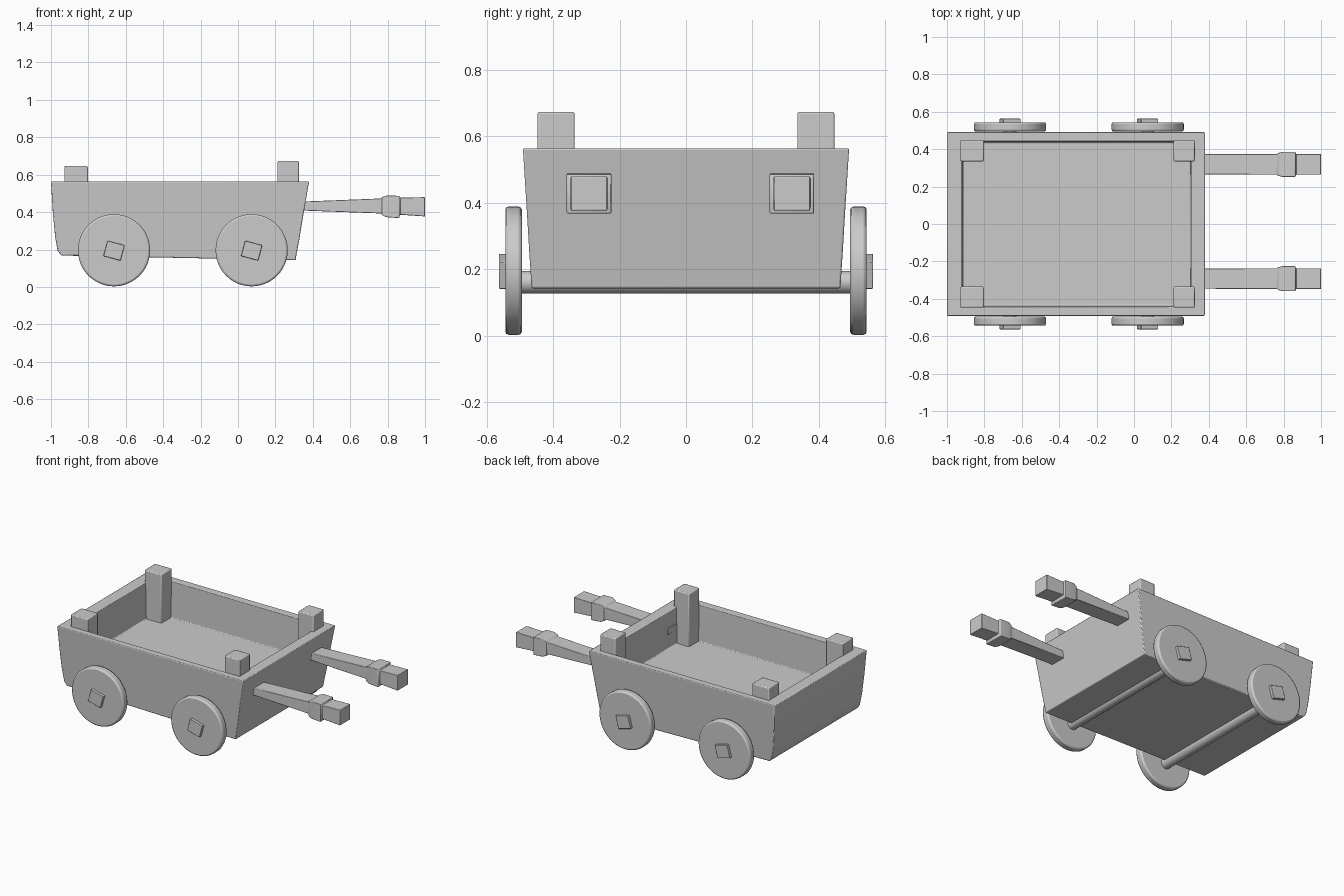
import bpy, bmesh
from math import radians
from mathutils import Matrix, Vector

if "Cube" in bpy.data.objects:
    bpy.data.objects.remove(bpy.data.objects["Cube"])


def finish(name, bm, bevel=0.0, segments=2):
    bmesh.ops.recalc_face_normals(bm, faces=bm.faces)
    mesh = bpy.data.meshes.new(name)
    bm.to_mesh(mesh)
    bm.free()
    obj = bpy.data.objects.new(name, mesh)
    bpy.context.collection.objects.link(obj)
    if bevel:
        mod = obj.modifiers.new("Bevel", 'BEVEL')
        mod.width = bevel
        mod.segments = segments
        mod.limit_method = 'ANGLE'
        mod.angle_limit = radians(40)
    bpy.ops.object.select_all(action='DESELECT')
    obj.select_set(True)
    bpy.context.view_layer.objects.active = obj
    bpy.ops.object.shade_smooth_by_angle(angle=radians(35))
    return obj


def loft(name, rings, bevel=0.0):
    """Skin a stack of four-point rings and cap both ends."""
    bm = bmesh.new()
    loops = [[bm.verts.new(p) for p in ring] for ring in rings]
    for a, b in zip(loops, loops[1:]):
        for i in range(4):
            j = (i + 1) % 4
            bm.faces.new((a[i], a[j], b[j], b[i]))
    bm.faces.new(loops[0])
    bm.faces.new(loops[-1])
    return finish(name, bm, bevel)


def cylinder(name, centre, radius, depth, sides, bevel=0.0):
    """Cylinder lying along y."""
    bm = bmesh.new()
    mat = Matrix.Translation(Vector(centre)) @ Matrix.Rotation(radians(90), 4, 'X')
    bmesh.ops.create_cone(bm, cap_ends=True, segments=sides, radius1=radius,
                          radius2=radius, depth=depth, matrix=mat)
    return finish(name, bm, bevel)


def box(name, centre, size, tilt=0.0, bevel=0.006):
    bm = bmesh.new()
    mat = (Matrix.Translation(Vector(centre)) @ Matrix.Rotation(radians(tilt), 4, 'Y')
           @ Matrix.Diagonal((*size, 1)))
    bmesh.ops.create_cube(bm, size=1, matrix=mat)
    return finish(name, bm, bevel)


# Cart body: outer shell, rim, then cavity (rear x, rear z, front x, front z, half width)
levels = [
    (-0.945, 0.168, 0.308, 0.143, 0.465),
    (-0.965, 0.195, 0.314, 0.180, 0.467),
    (-0.978, 0.270, 0.328, 0.255, 0.472),
    (-0.990, 0.400, 0.350, 0.390, 0.480),
    (-1.000, 0.564, 0.380, 0.564, 0.491),
    (-0.920, 0.564, 0.305, 0.564, 0.442),
    (-0.915, 0.320, 0.302, 0.320, 0.436),
]
loft("cart_body", [[(xr, -y, zr), (xf, -y, zf), (xf, y, zf), (xr, y, zr)]
                   for xr, zr, xf, zf, y in levels], 0.005)

# Handles: tapered shaft, collar and grip (x, half width, low z, high z)
sections = [
    (0.300, 0.054, 0.412, 0.455),
    (0.360, 0.054, 0.408, 0.457),
    (0.765, 0.055, 0.393, 0.473),
    (0.770, 0.061, 0.384, 0.480),
    (0.795, 0.067, 0.373, 0.489),
    (0.862, 0.067, 0.368, 0.487),
    (0.867, 0.055, 0.386, 0.477),
    (1.000, 0.055, 0.377, 0.480),
]
for side, yc in (("left", -0.292), ("right", 0.319)):
    loft("handle_" + side, [[(x, yc - w, lo), (x, yc + w, lo), (x, yc + w, hi), (x, yc - w, hi)]
                            for x, w, lo, hi in sections], 0.003)

# Corner posts, standing on the floor
for end, x0, x1, top in (("rear", -0.928, -0.803, 0.646), ("front", 0.212, 0.325, 0.674)):
    for side, s in (("left", -1), ("right", 1)):
        box(f"{end}_post_{side}", ((x0 + x1) / 2, s * 0.391, (0.29 + top) / 2),
            (x1 - x0, 0.112, top - 0.29))

# Axles, wheels and square hub caps
for end, x in (("rear", -0.663), ("front", 0.073)):
    cylinder(end + "_axle", (x, 0, 0.161), 0.034, 1.0, 16)
    for side, s in (("left", -1), ("right", 1)):
        cylinder(f"{end}_wheel_{side}", (x, s * 0.519, 0.196), 0.193, 0.05, 48, 0.01)
        box(f"{end}_hub_{side}", (x, s * 0.548, 0.194), (0.095, 0.03, 0.085), 15, 0.003)
